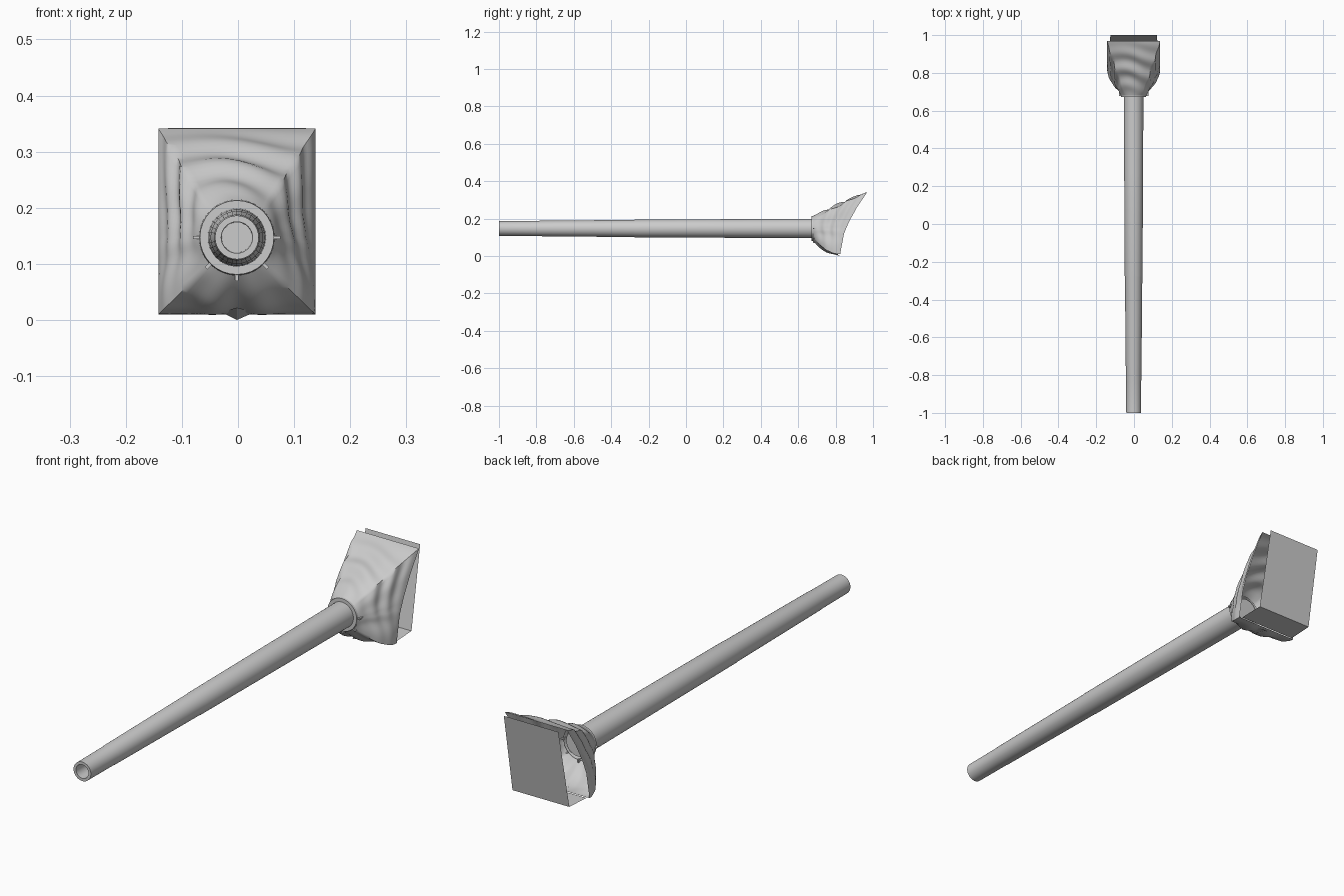
import bpy, bmesh, math

if "Cube" in bpy.data.objects:
    bpy.data.objects.remove(bpy.data.objects["Cube"])

ZC = 0.147  # height of the tube axis

grey = bpy.data.materials.new("light grey")
grey.diffuse_color = (0.6, 0.6, 0.6, 1)
grey.use_nodes = True
grey.node_tree.nodes["Principled BSDF"].inputs["Base Color"].default_value = grey.diffuse_color


def make(name, bm, angle=None):
    me = bpy.data.meshes.new(name)
    bm.to_mesh(me)
    bm.free()
    ob = bpy.data.objects.new(name, me)
    bpy.context.collection.objects.link(ob)
    me.materials.append(grey)
    if angle:
        bpy.ops.object.select_all(action='DESELECT')
        ob.select_set(True)
        bpy.context.view_layer.objects.active = ob
        bpy.ops.object.shade_smooth_by_angle(angle=math.radians(angle))
    return ob


def loft(bm, rings):
    """Bridge closed rings of equal length."""
    vs = [[bm.verts.new(p) for p in r] for r in rings]
    n = len(vs[0])
    for a, b in zip(vs, vs[1:]):
        for i in range(n):
            j = (i + 1) % n
            bm.faces.new((a[i], a[j], b[j], b[i]))
    return vs


def circle(y, r, n=32):
    return [(r * math.cos(2 * math.pi * i / n) - 0.002, y,
             ZC + r * math.sin(2 * math.pi * i / n)) for i in range(n)]


# Tapered tube with a hollow mouth
profile = [(-0.9, 0.027), (-1.0, 0.028), (-1.0, 0.039), (-0.83, 0.040),
           (-0.825, 0.041), (-0.28, 0.046), (-0.275, 0.047), (0.30, 0.050),
           (0.70, 0.052)]
bm = bmesh.new()
rings = loft(bm, [circle(y, r) for y, r in profile])
bm.faces.new(rings[0])
bm.faces.new(rings[-1][::-1])
bmesh.ops.recalc_face_normals(bm, faces=bm.faces)
make("tube", bm, 35)

# Clamp collar at the mouth of the cover
bm = bmesh.new()
loft(bm, [circle(y, r) for y, r in
          [(0.69, 0.050), (0.672, 0.050), (0.672, 0.066), (0.695, 0.068)]])
bmesh.ops.recalc_face_normals(bm, faces=bm.faces)
make("collar", bm, 35)

# Small clips round the lower half of the collar
bm = bmesh.new()
for deg in (180, 225, 270, 315, 360):
    a = math.radians(deg)
    geo = bmesh.ops.create_cube(bm, size=1)["verts"]
    for v in geo:
        r, w = 0.071 + v.co.x * 0.014, v.co.z * 0.006
        v.co = (r * math.cos(a) - w * math.sin(a) - 0.002, 0.688 + v.co.y * 0.02,
                ZC + r * math.sin(a) + w * math.cos(a))
bmesh.ops.recalc_face_normals(bm, faces=bm.faces)
make("collar_clips", bm)


# Fabric cover from round collar to slanted rectangular rim
def rim_y(z):
    pts = [(0.0, 0.825), (0.015, 0.825), (0.12, 0.845), (0.18, 0.87),
           (0.26, 0.914), (0.34, 0.968), (0.36, 0.98)]
    for (z0, y0), (z1, y1) in zip(pts, pts[1:]):
        if z <= z1:
            return y0 + (y1 - y0) * (z - z0) / (z1 - z0)
    return pts[-1][1]


N, M = 96, 28
rings = []
for k in range(M + 1):
    t = k / M
    ring = []
    for i in range(N):
        a = 2 * math.pi * i / N
        c, s = math.cos(a), math.sin(a)
        m = max(abs(c), abs(s))
        x1, z1 = 0.14 * c / m, ZC + s / m * (0.194 if s > 0 else 0.137)
        x0, z0 = 0.067 * c, ZC + 0.067 * s
        low = max(0.0, -s)
        f = 1 - (1 - t) ** (1.1 + 1.4 * low)
        y = 0.68 + (rim_y(z1) - 0.68) * t
        # folds run round the cover and die out at both ends
        env = math.sin(math.pi * t)
        up = 0.5 + 0.5 * s
        fold = env * (0.006 * up * math.sin(20 * t + 2.0 * math.sin(a * 2 + 0.6))
                      + 0.004 * (1 - up) * math.cos(10 * a))
        x = x0 + (x1 - x0) * f + c * fold
        z = z0 + (z1 - z0) * f + s * fold
        ring.append((max(-0.142, min(0.14, x - 0.002)), y - 0.4 * fold, max(0.002, z)))
    rings.append(ring)
bm = bmesh.new()
loft(bm, rings)
bmesh.ops.recalc_face_normals(bm, faces=bm.faces)
make("fabric_cover", bm, 50)

# Leaning back panel with a floor strip, open at the sides
bm = bmesh.new()
rows = [[bm.verts.new((sx * w - 0.002, y, z)) for sx in (-1, 1)]
        for w, y, z in [(0.13, 0.83, 0.01), (0.128, 0.937, 0.014), (0.123, 1.0, 0.342)]]
for a, b in zip(rows, rows[1:]):
    bm.faces.new((a[0], b[0], b[1], a[1]))
make("back_panel", bm)

# Lowest sagging point of the cover
bm = bmesh.new()
tip = [bm.verts.new(p) for p in [(-0.03, 0.80, 0.014), (0.03, 0.80, 0.014),
                                 (-0.002, 0.825, 0.0), (-0.002, 0.74, 0.022)]]
bm.faces.new((tip[0], tip[2], tip[3]))
bm.faces.new((tip[2], tip[1], tip[3]))
make("cover_sag", bm)
